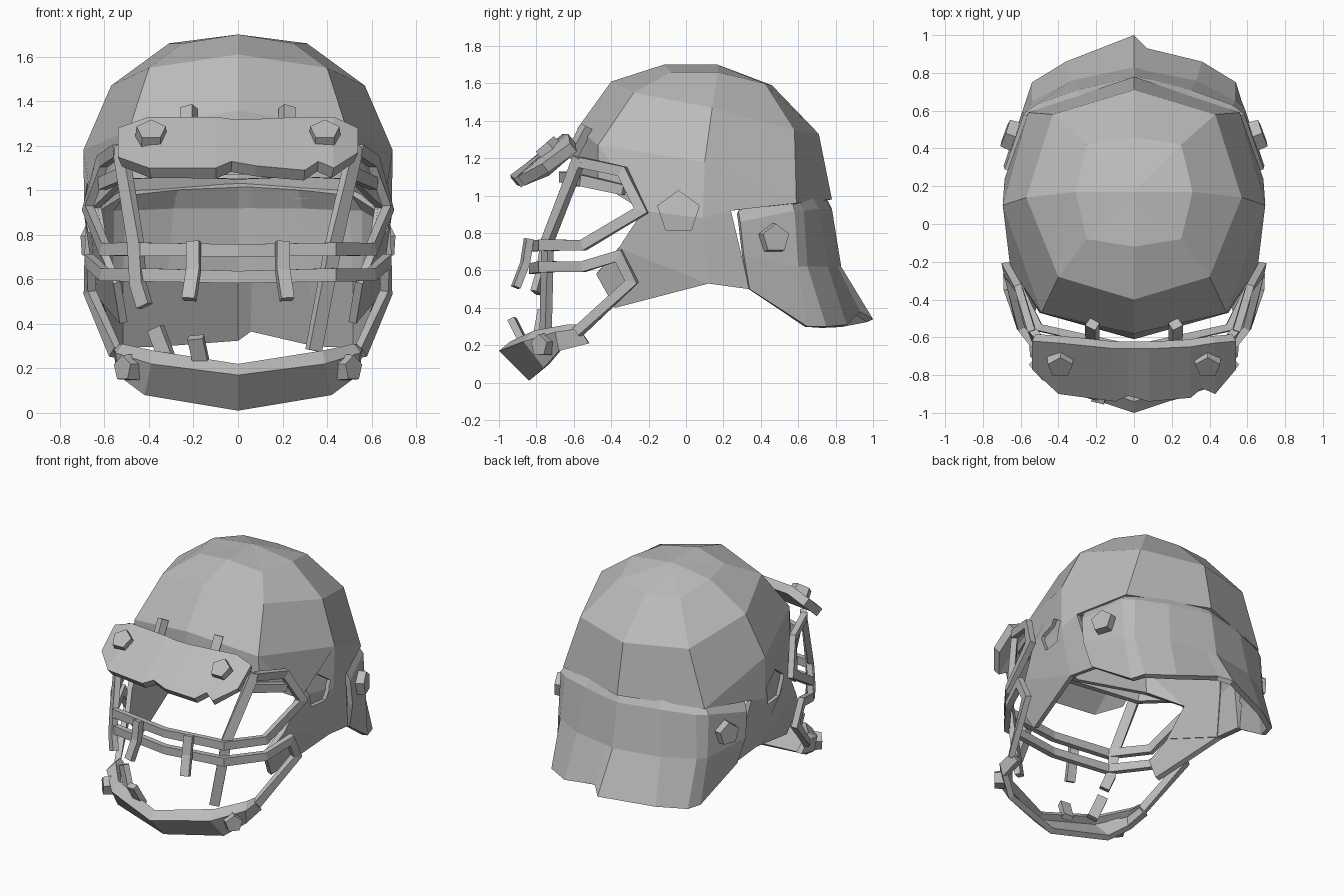
import bpy, bmesh
from mathutils import Vector, Matrix

cube = bpy.data.objects.get("Cube")
if cube:
    bpy.data.objects.remove(cube)

grey = bpy.data.materials.new("worn_grey")
grey.use_nodes = True
grey.diffuse_color = (0.5, 0.5, 0.5, 1)
for node in grey.node_tree.nodes:
    if node.type == 'BSDF_PRINCIPLED':
        node.inputs["Base Color"].default_value = grey.diffuse_color


def finish(name, bm):
    mesh = bpy.data.meshes.new(name)
    bm.to_mesh(mesh)
    bm.free()
    mesh.materials.append(grey)
    obj = bpy.data.objects.new(name, mesh)
    bpy.context.collection.objects.link(obj)
    return obj


def flip(p):
    return (-p[0], p[1], p[2])


def plate(name, faces, thickness, centre, mirror=True):
    """Sheet of faces given by corner points, thickened towards the centre."""
    bm = bmesh.new()
    verts = {}
    if mirror:
        faces = faces + [[flip(p) for p in reversed(f)] for f in faces]
    for f in faces:
        corners = []
        for p in f:
            key = tuple(round(c, 4) + 0.0 for c in p)
            if key not in verts:
                verts[key] = bm.verts.new(key)
            corners.append(verts[key])
        bm.faces.new(corners)
    bmesh.ops.recalc_face_normals(bm, faces=bm.faces[:])
    c = Vector(centre)
    if sum(f.normal.dot(f.calc_center_median() - c) for f in bm.faces) < 0:
        bmesh.ops.reverse_faces(bm, faces=bm.faces[:])
    obj = finish(name, bm)
    mod = obj.modifiers.new("thickness", 'SOLIDIFY')
    mod.thickness = thickness
    mod.offset = -1
    return obj


def grid(cols):
    """Quads between neighbouring columns of points."""
    return [[a[i], b[i], b[i + 1], a[i + 1]]
            for a, b in zip(cols, cols[1:]) for i in range(len(a) - 1)]


def bar(name, pts, width=0.055, thick=0.04):
    """Flat strap swept along a path, facing out from the head."""
    pts = [Vector(p) for p in pts]
    bm = bmesh.new()
    rings = []
    for i, p in enumerate(pts):
        t_in = (p - pts[max(i - 1, 0)]).normalized()
        t_out = (pts[min(i + 1, len(pts) - 1)] - p).normalized()
        t = (t_in + t_out).normalized()
        out = Vector((p.x, p.y + 0.1, 0)).normalized()
        side = t.cross(out).normalized()
        out = side.cross(t).normalized()
        stretch = 1 / max(0.6, t.dot(t_out if i == 0 else t_in))
        rings.append([bm.verts.new(p + side * width / 2 * a * stretch + out * thick / 2 * b)
                      for a, b in ((-1, -1), (1, -1), (1, 1), (-1, 1))])
    for a, b in zip(rings, rings[1:]):
        for i in range(4):
            j = (i + 1) % 4
            bm.faces.new((a[i], a[j], b[j], b[i]))
    bm.faces.new(rings[0][::-1])
    bm.faces.new(rings[-1])
    bmesh.ops.recalc_face_normals(bm, faces=bm.faces[:])
    return finish(name, bm)


def across(half):
    """Path from one side to the other, given from the side to the middle."""
    return half + [flip(p) for p in reversed(half[:-1])]


def pentagon(name, loc, normal, radius, depth):
    bm = bmesh.new()
    turn = Vector(normal).to_track_quat('Z', 'Y').to_matrix().to_4x4()
    bmesh.ops.create_cone(bm, cap_ends=True, segments=5, radius1=radius, radius2=radius * 0.92,
                          depth=depth, matrix=Matrix.Translation(loc) @ turn)
    return finish(name, bm)


# Helmet shell: crown rings from front to back, then brow and cheeks
apex = (0, 0.17, 1.7)
ring1 = [(0, -.12, 1.7), (.25, -.08, 1.66), (.31, .17, 1.66), (.25, .42, 1.6), (0, .46, 1.59)]
ring2 = [(0, -.4, 1.61), (.4, -.28, 1.55), (.57, .14, 1.47), (.43, .58, 1.35), (0, .71, 1.33)]
ring3 = [(0, -.58, 1.36), (.49, -.47, 1.27), (.695, .1, 1.18), (.56, .59, .96), (0, .78, .98)]
brow, brow_side = (0, -.61, 1.05), (.5, -.47, 1.07)
temple, ear = (.655, -.23, .92), (.69, .09, .88)
rear, rear_low = (.685, .24, .92), (.63, .34, .5)
ear_low, jaw = (.64, .12, .53), (.53, -.38, .4)
cheek, cheek_tip = (.62, -.36, .72), (.56, -.48, .58)
ear_faces = [[ring3[1], ring3[2], ear, temple], [temple, ear, ear_low, cheek]]
faces = [[apex, a, b] for a, b in zip(ring1, ring1[1:])]
faces += grid([ring1, ring2, ring3]) + ear_faces
faces += [[ring3[0], ring3[1], brow_side, brow],
          [ring3[1], temple, brow_side],
          [ring3[2], ring3[3], rear, ear],
          [ear, rear, rear_low, ear_low],
          [cheek, ear_low, jaw, cheek_tip]]
shell = plate("helmet_shell", faces, 0.035, (0, 0.1, 0.8))

# Ear openings cut through both sides, closed by a liner inside
cutter = pentagon("ear_cutter", (0, -.04, .91), (1, 0, 0), 0.125, 2)
cutter.hide_render = True
cut = shell.modifiers.new("ear_openings", 'BOOLEAN')
cut.operation = 'DIFFERENCE'
cut.solver = 'EXACT'
cut.object = cutter
bpy.context.view_layer.objects.active = shell
for mod in list(shell.modifiers):
    bpy.ops.object.modifier_apply(modifier=mod.name)
bpy.data.objects.remove(cutter)
liner = [[(x * .96, y, z) for x, y, z in f] for f in ear_faces]
plate("ear_liner", liner, 0.015, (0, 0.1, 0.8))

# Flared neck guard: columns from one side round to the other, top row tucked
# under the shell, with a notch beside the middle of the lower edge
neck = [[(.66, .28, .92), (.685, .29, .86), (.69, .31, .68), (.645, .34, .5)],
        [(.53, .56, 1), (.585, .58, .92), (.59, .6, .62), (.57, .65, .3)],
        [(.48, .58, 1), (.52, .63, .92), (.54, .65, .62), (.54, .75, .3)],
        [(.28, .66, 1.02), (.3, .71, .93), (.33, .76, .62), (.36, .86, .31)]]
middle = [[(0, .73, 1.03), (0, .78, .93), (0, .83, .62), (0, 1, .34)],
          [(.07, .72, 1.03), (.07, .77, .93), (.07, .81, .62), (.07, .93, .38)]]
neck = [[flip(p) for p in col] for col in neck] + middle + neck[::-1]
plate("neck_guard", grid(neck), 0.035, (0, 0.1, 0.8), mirror=False)

# Visor plate with a chipped front edge: x, back y and z, front y and z
visor = [(-.54, -.62, 1.28, -.77, 1.15), (-.4, -.63, 1.33, -.9, 1.1),
         (-.1, -.66, 1.33, -.94, 1.1), (-.03, -.66, 1.32, -.91, 1.13),
         (.08, -.66, 1.32, -.94, 1.11), (.3, -.65, 1.33, -.92, 1.09),
         (.36, -.64, 1.33, -.87, 1.13), (.43, -.63, 1.33, -.9, 1.1),
         (.54, -.62, 1.28, -.77, 1.17)]
cols = [[(x, a, b), (x, c, d)] for x, a, b, c, d in visor]
plate("visor", grid(cols), 0.06, (0, -.6, .9), mirror=False)

# Chin guard, columns from the middle to the side, with a sloping rim
chin = [[(0, -.94, .22), (0, -1, .17), (0, -.84, .01)],
        [(.38, -.81, .28), (.39, -.87, .22), (.42, -.76, .08)],
        [(.52, -.64, .31), (.55, -.7, .27), (.54, -.68, .17)],
        [(.53, -.57, .31), (.56, -.57, .29), (.55, -.52, .21)]]
plate("chin_guard", grid(chin), 0.04, (0, -.5, .1))

# Face cage bars that run from side to side
bar("cage_upper_bar", across([(.54, -.57, 1.18), (.61, -.34, 1.13), (.675, -.24, .92),
                              (.6, -.55, .735), (.43, -.77, .735), (0, -.82, .73)]))
bar("cage_lower_bar", across([(.55, -.58, .27), (.665, -.29, .54), (.665, -.36, .68),
                              (.6, -.55, .62), (.43, -.77, .62), (0, -.82, .61)]))
bar("brow_bar", across([(.61, -.33, 1.03), (.5, -.55, 1.08), (0, -.66, 1.1)]))

# Long uprights, one of them broken off short
bar("upright_left", [(.53, -.57, 1.2), (.43, -.74, .76), (.34, -.75, .28)], 0.065)
bar("upright_right", [(-.53, -.57, 1.2), (-.46, -.74, .76), (-.45, -.77, .58),
                      (-.42, -.8, .48)], 0.065)

# Broken stubs above the chin
bar("chin_stub_outer", [(-.37, -.76, .38), (-.31, -.79, .22)], 0.07)
bar("chin_stub_inner", [(-.19, -.93, .34), (-.16, -.86, .2)], 0.07)

# Parts repeated on both sides
for s, side in ((1, "left"), (-1, "right")):
    bar("short_upright_" + side, [(s * .2, -.84, .77), (s * .2, -.86, .64),
                                  (s * .22, -.91, .51)], 0.06)
    bar("visor_clip_" + side, [(s * .22, -.62, 1.2), (s * .22, -.53, 1.37)], 0.06, 0.05)
    pentagon("visor_bolt_" + side, (s * .39, -.74, 1.25), (0, -.65, .76), 0.075, 0.06)
    pentagon("chin_bolt_" + side, (s * .49, -.76, .2), (s * .75, -.66, 0), 0.065, 0.08)
    pentagon("neck_bolt_" + side, (s * .65, .47, .77), (s * .92, .34, .05), 0.085, 0.07)
